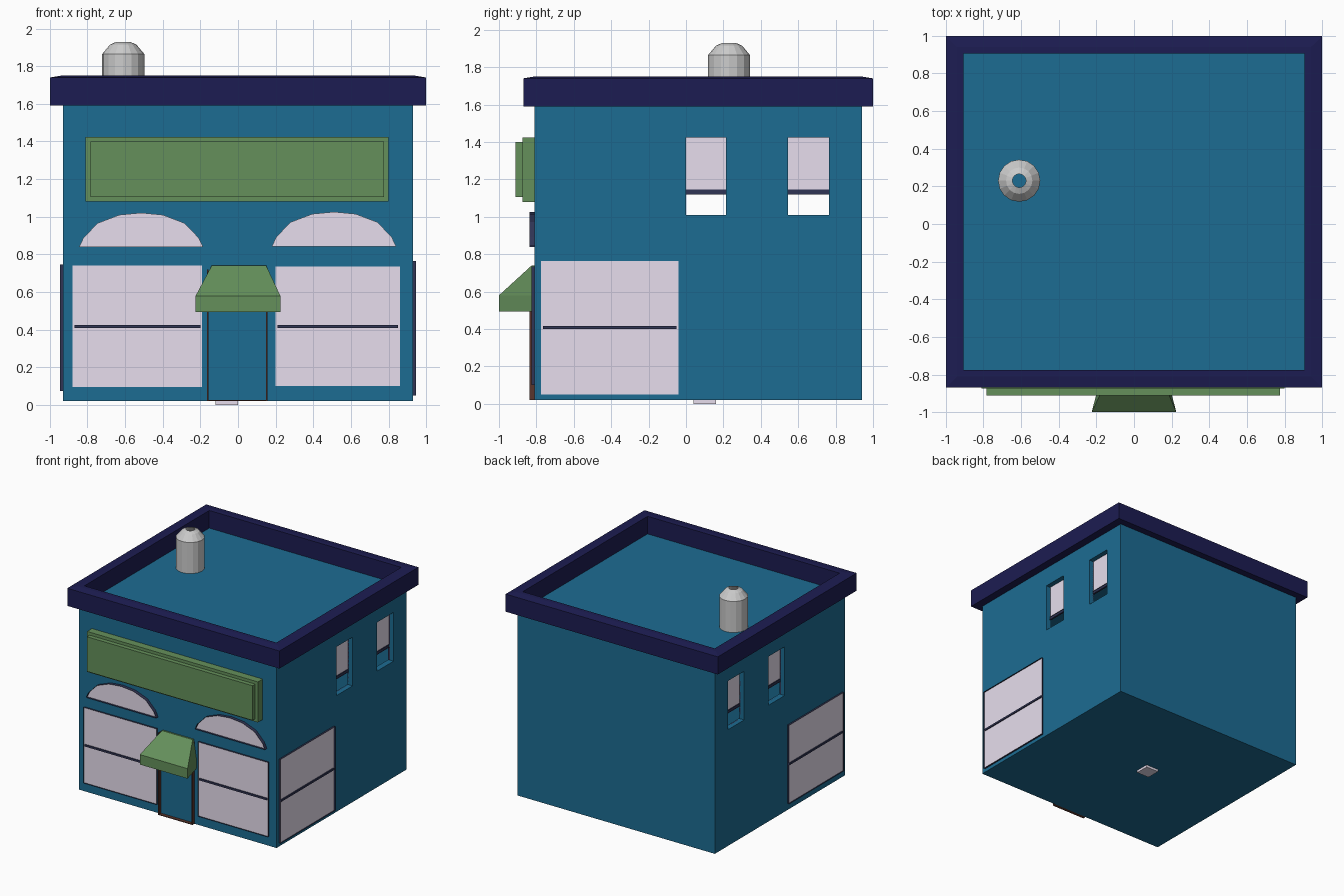
import bpy, bmesh, math
from mathutils import Vector

if "Cube" in bpy.data.objects:
    bpy.data.objects.remove(bpy.data.objects["Cube"])


def mat(name, rgb):
    m = bpy.data.materials.new(name)
    m.diffuse_color = (*rgb, 1)
    m.use_nodes = True
    m.node_tree.nodes["Principled BSDF"].inputs["Base Color"].default_value = m.diffuse_color
    return m


BLUE = mat("wall_blue", (0.012, 0.15, 0.29))
NAVY = mat("trim_navy", (0.012, 0.012, 0.085))
FRAME = mat("frame_slate", (0.03, 0.035, 0.09))
GREEN = mat("sign_green", (0.13, 0.28, 0.105))
GLASS = mat("pale_glass", (0.80, 0.73, 0.85))
BROWN = mat("door_brown", (0.10, 0.035, 0.025))


def finish(bm, name, *mats):
    bmesh.ops.recalc_face_normals(bm, faces=bm.faces)
    me = bpy.data.meshes.new(name)
    bm.to_mesh(me)
    bm.free()
    for m in mats:
        if m:
            me.materials.append(m)
    ob = bpy.data.objects.new(name, me)
    bpy.context.collection.objects.link(ob)
    return ob


def loft(name, rings, m=None, caps=True, loop=False):
    """Skin a list of equal-length point rings."""
    bm = bmesh.new()
    vs = [[bm.verts.new(p) for p in r] for r in rings]
    n = len(vs[0])
    pairs = list(zip(vs, vs[1:])) + ([(vs[-1], vs[0])] if loop else [])
    for a, b in pairs:
        for i in range(n):
            j = (i + 1) % n
            bm.faces.new((a[i], a[j], b[j], b[i]))
    if caps and not loop:
        bm.faces.new(vs[0])
        bm.faces.new(vs[-1])
    return finish(bm, name, m)


def rect(x0, x1, y0, y1, z):
    return [(x0, y0, z), (x1, y0, z), (x1, y1, z), (x0, y1, z)]


def box(name, x0, x1, y0, y1, z0, z1, m=None):
    return loft(name, [rect(x0, x1, y0, y1, z0), rect(x0, x1, y0, y1, z1)], m)


# Wall mappings: u along the wall, v up, d outward from the wall face
def front(u, v, d):
    return Vector((u, -0.81 - d, v))


def right(u, v, d):
    return Vector((0.93 + d, u, v))


def left(u, v, d):
    return Vector((-0.93 - d, u, v))


def window(name, wall, pts, d_front, d_back, d_glass, width=0.016, glass=True):
    """Framed outline, with a pane or an open hole."""
    bm = bmesh.new()
    face = bm.faces.new([bm.verts.new(wall(u, v, d_front)) for u, v in pts])
    rim = list(face.edges)
    bmesh.ops.inset_individual(bm, faces=[face], thickness=width, use_even_offset=True)
    out = wall(0, 0, 1) - wall(0, 0, 0)
    # outer sides
    g = bmesh.ops.extrude_edge_only(bm, edges=rim)["geom"]
    bmesh.ops.translate(bm, verts=[e for e in g if isinstance(e, bmesh.types.BMVert)],
                        vec=out * (d_back - d_front))
    # inner reveal and pane
    g = bmesh.ops.extrude_face_region(bm, geom=[face])["geom"]
    if face.is_valid:
        bm.faces.remove(face)
    bmesh.ops.translate(bm, verts=[e for e in g if isinstance(e, bmesh.types.BMVert)],
                        vec=out * (d_glass - d_front))
    pane = [e for e in g if isinstance(e, bmesh.types.BMFace)][0]
    if glass:
        pane.material_index = 1
    else:
        bm.faces.remove(pane)
    return finish(bm, name, FRAME, GLASS)


def quad(u0, u1, v0, v1):
    return [(u0, v0), (u1, v0), (u1, v1), (u0, v1)]


def wall_bar(name, wall, u0, u1, v0, v1, d0, d1):
    a, b = wall(u0, v0, d0), wall(u1, v1, d1)
    lo = [min(p) for p in zip(a, b)]
    hi = [max(p) for p in zip(a, b)]
    return box(name, lo[0], hi[0], lo[1], hi[1], lo[2], hi[2], FRAME)


# Hollow building with side window openings
body = box("building_walls", -0.93, 0.93, -0.81, 0.94, 0.02, 1.60, BLUE)
sashes = [(0.0, 0.215), (0.545, 0.765)]
cutters = [box("cutter_room", -0.88, 0.88, -0.76, 0.89, 0.07, 1.55, BLUE)]
cutters += [box("cutter_window", -1.2, 1.2, a, b, 1.01, 1.425, BLUE) for a, b in sashes]
bpy.context.view_layer.objects.active = body
for c in cutters:
    mod = body.modifiers.new("cut", 'BOOLEAN')
    mod.operation, mod.solver, mod.object = 'DIFFERENCE', 'EXACT', c
    bpy.ops.object.modifier_apply(modifier=mod.name)
    bpy.data.objects.remove(c)

# Small plate under the floor
box("floor_plate", -0.12, 0.0, 0.04, 0.16, 0.0, 0.03, GLASS)

# Roof parapet
profile = [(0.0, 1.59), (0.0, 1.74), (0.06, 1.75), (0.095, 1.75), (0.095, 1.59)]
loft("roof_parapet", [rect(-1 + i, 1 - i, -0.87 + i, 1 - i, z) for i, z in profile],
     NAVY, loop=True)

# Roof vent, open at the top
vent = [(0.112, 1.59), (0.112, 1.865), (0.07, 1.915), (0.036, 1.93)]
loft("roof_vent", [[(-0.61 + r * math.cos(k * math.tau / 16),
                     0.23 + r * math.sin(k * math.tau / 16), z) for k in range(16)]
                   for r, z in vent], caps=False)

# Blank sign board
box("sign_board", -0.81, 0.80, -0.875, -0.80, 1.08, 1.425, GREEN)
box("sign_panel", -0.785, 0.775, -0.912, -0.87, 1.105, 1.40, GREEN)

# Awning over the door
loft("door_awning", [
    [(-0.225, -1.0, 0.495), (0.225, -1.0, 0.495), (0.175, -0.81, 0.495), (-0.175, -0.81, 0.495)],
    [(-0.225, -1.0, 0.58), (0.225, -1.0, 0.58), (0.175, -0.81, 0.58), (-0.175, -0.81, 0.58)],
    [(-0.14, -0.825, 0.74), (0.15, -0.825, 0.74), (0.15, -0.81, 0.74), (-0.14, -0.81, 0.74)],
], GREEN)

# Thin door surround
box("door_jamb_left", -0.165, -0.157, -0.838, -0.81, 0.02, 0.72, BROWN)
box("door_jamb_right", 0.149, 0.157, -0.838, -0.81, 0.02, 0.72, BROWN)
box("door_sill", -0.157, 0.149, -0.838, -0.81, 0.02, 0.026, BROWN)

# Shop windows, each with a cross bar
shop = [("front_left", front, -0.88, -0.19, 0.095, 0.74),
        ("front_right", front, 0.20, 0.86, 0.10, 0.735),
        ("side_right", right, -0.775, -0.04, 0.05, 0.765),
        ("side_left", left, -0.775, -0.04, 0.075, 0.745)]
for name, wall, u0, u1, v0, v1 in shop:
    window(name + "_shop_window", wall, quad(u0, u1, v0, v1), 0.015, -0.005, 0.005)
    mid = (v0 + v1) / 2
    wall_bar(name + "_cross_bar", wall, u0 + 0.01, u1 - 0.01, mid - 0.008, mid + 0.008, 0.0, 0.014)

# Arched windows
half = [(1, 0), (0.93, 0.27), (0.7, 0.7), (0.35, 0.94)]
arch = half + [(0, 1)] + [(-x, y) for x, y in reversed(half)]
for name, cx, z in (("left", -0.515, 0.838), ("right", 0.51, 0.843)):
    window(name + "_arched_window", front, [(cx + 0.33 * x, z + 0.183 * y) for x, y in arch],
           0.028, -0.005, 0.01, 0.012)

# Recessed sash windows with the lower half open
for side, wall in (("right", right), ("left", left)):
    for k, (a, b) in enumerate(sashes):
        n = f"{side}_sash_{k + 1}"
        window(n + "_upper", wall, quad(a, b, 1.145, 1.425), -0.035, -0.05, -0.042)
        window(n + "_lower", wall, quad(a, b, 1.01, 1.12), -0.035, -0.05, -0.05, glass=False)
        wall_bar(n + "_meeting_rail", wall, a, b, 1.12, 1.145, -0.05, -0.04)
